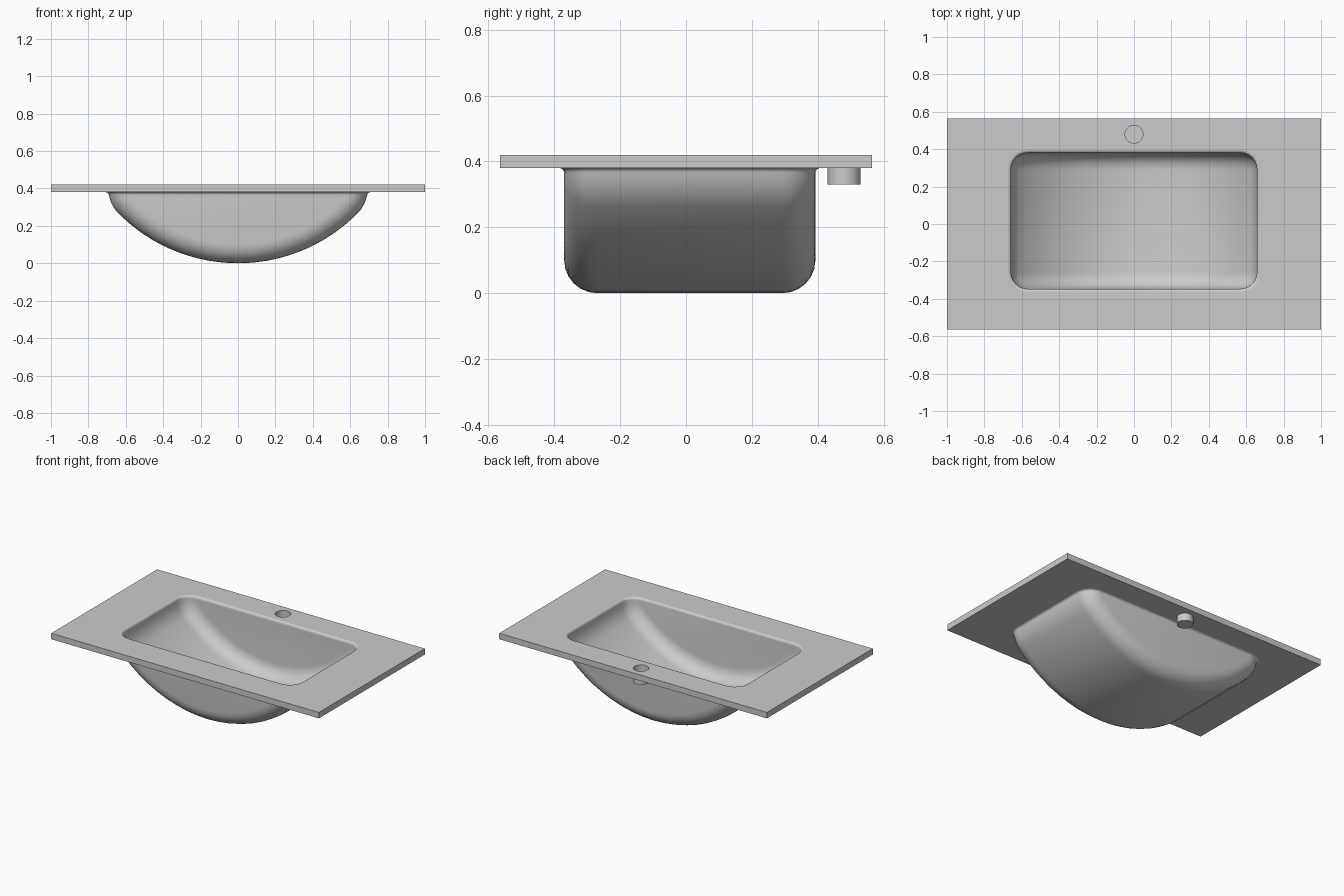
import bpy, bmesh
from math import sin, cos, asin, acos, pi
from mathutils import Vector

if "Cube" in bpy.data.objects:
    bpy.data.objects.remove(bpy.data.objects["Cube"])

TOP, UNDER = 0.42, 0.38
HX, HY = 1.0, 0.565
bm = bmesh.new()


def section(t, top):
    """Bowl outline in x/z, offset inward by t and cut off at height top."""
    R, rho, cx = 0.90, 0.20, 0.495
    phi = asin(cx / (R - rho))
    cz = R - (R - rho) * cos(phi)
    end = acos(max(-1, min(1, (cz - top) / (rho - t))))
    half = [((R - t) * sin(phi * i / 9), R - (R - t) * cos(phi * i / 9)) for i in range(10)]
    for i in range(1, 6):
        a = phi + (end - phi) * i / 5
        half.append((cx + (rho - t) * sin(a), cz - (rho - t) * cos(a)))
    return [(-x, z) for x, z in reversed(half[1:])] + half


def link(a, b, closed=True):
    n = len(a)
    faces = []
    for i in range(n if closed else n - 1):
        k = (i + 1) % n
        faces.append(bm.faces.new((a[i], a[k], b[k], b[i])))
    for f in faces:
        f.smooth = True
    return faces


def bowl(t, y0, y1, fillet, top, roll, end_z):
    """Lofted bowl skin with filleted ends; its rim rolls outward to end_z."""
    n = 6
    angles = [pi / 2 * (1 - i / n) for i in range(n + 1)]
    stations = [(y0 + fillet * (1 - sin(a)), a, -1) for a in angles]
    stations += [(y1 - fillet * (1 - sin(a)), a, 1) for a in reversed(angles)]
    rings = []
    for y, a, s in stations:
        inset = t + fillet * (1 - cos(a))
        rings.append([bm.verts.new((x, y, z)) for x, z in section(inset, top)])
    for a, b in zip(rings, rings[1:]):
        link(a, b, False)
    for r in (rings[0], rings[-1]):
        bm.faces.new(r).smooth = True
    # rim loop with plan-view outward directions
    rim = [r[-1] for r in rings] + [r[0] for r in reversed(rings)]
    dirs = [Vector((cos(a), s * sin(a), 0)) for y, a, s in stations]
    dirs += [Vector((-d.x, d.y, 0)) for d in reversed(dirs)]
    loop = rim
    for i in range(1, 5):
        q = pi / 2 * i / 4
        new = [bm.verts.new(v.co + d * roll * (1 - cos(q)) + Vector((0, 0, (end_z - top) * sin(q))))
               for v, d in zip(rim, dirs)]
        link(loop, new)
        loop = new
    return loop


def pocket(r, z_top, z_end):
    """Closed round tap-hole skin."""
    a, b = [[bm.verts.new((r * cos(2 * pi * i / 32), 0.48 + r * sin(2 * pi * i / 32), z))
             for i in range(32)] for z in (z_top, z_end)]
    link(a, b)
    bm.faces.new(b)
    return a


def rect(z):
    return [bm.verts.new((x, y, z)) for x, y in ((-HX, -HY), (HX, -HY), (HX, HY), (-HX, HY))]


def plate(loops, up):
    """Flat counter face with the given loops as border and holes."""
    edges = []
    for l in loops:
        for i, v in enumerate(l):
            w = l[(i + 1) % len(l)]
            edges.append(bm.edges.get((v, w)) or bm.edges.new((v, w)))
    res = bmesh.ops.triangle_fill(bm, edges=edges, use_beauty=True, normal=(0, 0, up))
    for f in res["geom"]:
        if isinstance(f, bmesh.types.BMFace):
            f.smooth = False


# counter edge
top_rect, low_rect = rect(TOP), rect(UNDER)
for f in link(top_rect, low_rect):
    f.smooth = False

# inner basin and outer shell
inner = bowl(0.037, -0.347, 0.38, 0.09, 0.405, 0.015, TOP)
outer = bowl(0.0, -0.37, 0.393, 0.10, 0.365, 0.015, UNDER)

# tap hole, inside and outside
hole_in = pocket(0.048, TOP, 0.334)
hole_out = pocket(0.05, UNDER, 0.33)

# upper and lower counter faces
plate([top_rect, inner, hole_in], 1)
plate([low_rect, outer, hole_out], -1)

bmesh.ops.recalc_face_normals(bm, faces=bm.faces)
for e in bm.edges:
    e.smooth = not (len(e.link_faces) == 2 and e.calc_face_angle(0) > 0.7)
mesh = bpy.data.meshes.new("washbasin")
bm.to_mesh(mesh)
bm.free()
obj = bpy.data.objects.new("washbasin", mesh)
bpy.context.collection.objects.link(obj)
